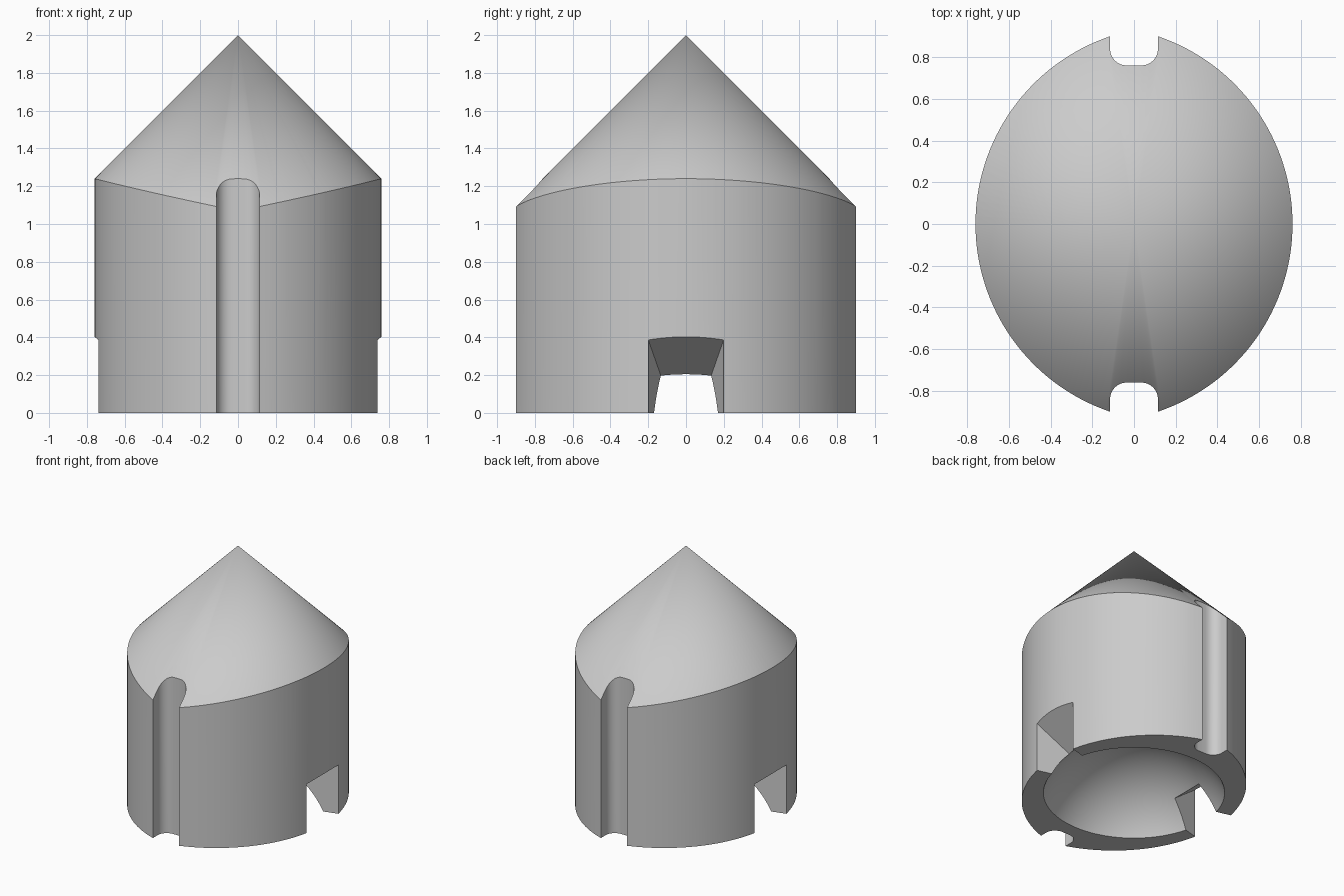
import bpy, bmesh, math
from mathutils import Matrix

if "Cube" in bpy.data.objects:
    bpy.data.objects.remove(bpy.data.objects["Cube"], do_unlink=True)

grey = bpy.data.materials.new("light_grey")
grey.use_nodes = True
grey.diffuse_color = (0.6, 0.6, 0.6, 1)
grey.node_tree.nodes["Principled BSDF"].inputs["Base Color"].default_value = (0.6, 0.6, 0.6, 1)


def make(name, bm):
    bmesh.ops.recalc_face_normals(bm, faces=bm.faces[:])
    mesh = bpy.data.meshes.new(name)
    bm.to_mesh(mesh)
    bm.free()
    mesh.materials.append(grey)
    obj = bpy.data.objects.new(name, mesh)
    bpy.context.collection.objects.link(obj)
    return obj


def prism(name, points, direction):
    """Extrude a closed loop of 3D points along a direction."""
    bm = bmesh.new()
    face = bm.faces.new([bm.verts.new(p) for p in points])
    new = bmesh.ops.extrude_face_region(bm, geom=[face])["geom"]
    bmesh.ops.translate(bm, vec=direction,
                        verts=[v for v in new if isinstance(v, bmesh.types.BMVert)])
    return make(name, bm)


def combine(target, cutter, operation):
    """Apply a boolean and remove its cutter."""
    mod = target.modifiers.new(operation.title(), "BOOLEAN")
    mod.operation, mod.object, mod.solver = operation, cutter, "EXACT"
    bpy.context.view_layer.objects.active = target
    bpy.ops.object.modifier_apply(modifier=mod.name)
    bpy.data.objects.remove(cutter, do_unlink=True)


# Body outline: two wide arcs, with a rounded groove at front and back
HALF, REACH, SLOT, FLOOR, FILLET, R = 0.76, 0.9, 0.115, 0.76, 0.08, 0.95
end = math.asin(REACH / R)
quarter = [(HALF - R + R * math.cos(end * i / 32), R * math.sin(end * i / 32)) for i in range(33)]
quarter[-1] = (SLOT, REACH)
for i in range(9):
    t = -math.pi / 2 * i / 8
    quarter.append((SLOT - FILLET + FILLET * math.cos(t), FLOOR + FILLET + FILLET * math.sin(t)))
upper = quarter + [(-x, y) for x, y in reversed(quarter)]
outline = upper[1:] + [(-x, -y) for x, y in upper[1:]]
body = prism("pointed_body", [(x, y, 0) for x, y in outline], (0, 0, 2.2))

# Conical top
bm = bmesh.new()
bmesh.ops.create_cone(bm, cap_ends=True, segments=128, radius1=2.2, radius2=0, depth=2.2,
                      matrix=Matrix.Translation((0, 0, 0.9)))
combine(body, make("cone_cutter", bm), "INTERSECT")

# Domed hollow underneath
bm = bmesh.new()
bmesh.ops.create_uvsphere(bm, u_segments=96, v_segments=48, radius=0.72,
                          matrix=Matrix.Translation((0, 0, -0.31)))
combine(body, make("hollow_cutter", bm), "DIFFERENCE")

# Tapered notches on both sides, rising outward
for side in (1, -1):
    bm = bmesh.new()
    rings = []
    for x in (0.26, 1.0):
        w, top = 0.27 * x, 0.395 + 0.77 * (x - 0.75)
        rings.append([bm.verts.new((side * x, y, z))
                      for y, z in ((-w, -0.1), (w, -0.1), (w, top), (-w, top))])
    for ring in rings:
        bm.faces.new(ring)
    for i in range(4):
        j = (i + 1) % 4
        bm.faces.new((rings[0][i], rings[0][j], rings[1][j], rings[1][i]))
    combine(body, make("notch_cutter", bm), "DIFFERENCE")

# Smooth curves, crisp edges
bpy.ops.object.select_all(action="DESELECT")
body.select_set(True)
bpy.context.view_layer.objects.active = body
bpy.ops.object.shade_smooth_by_angle(angle=math.radians(25))
